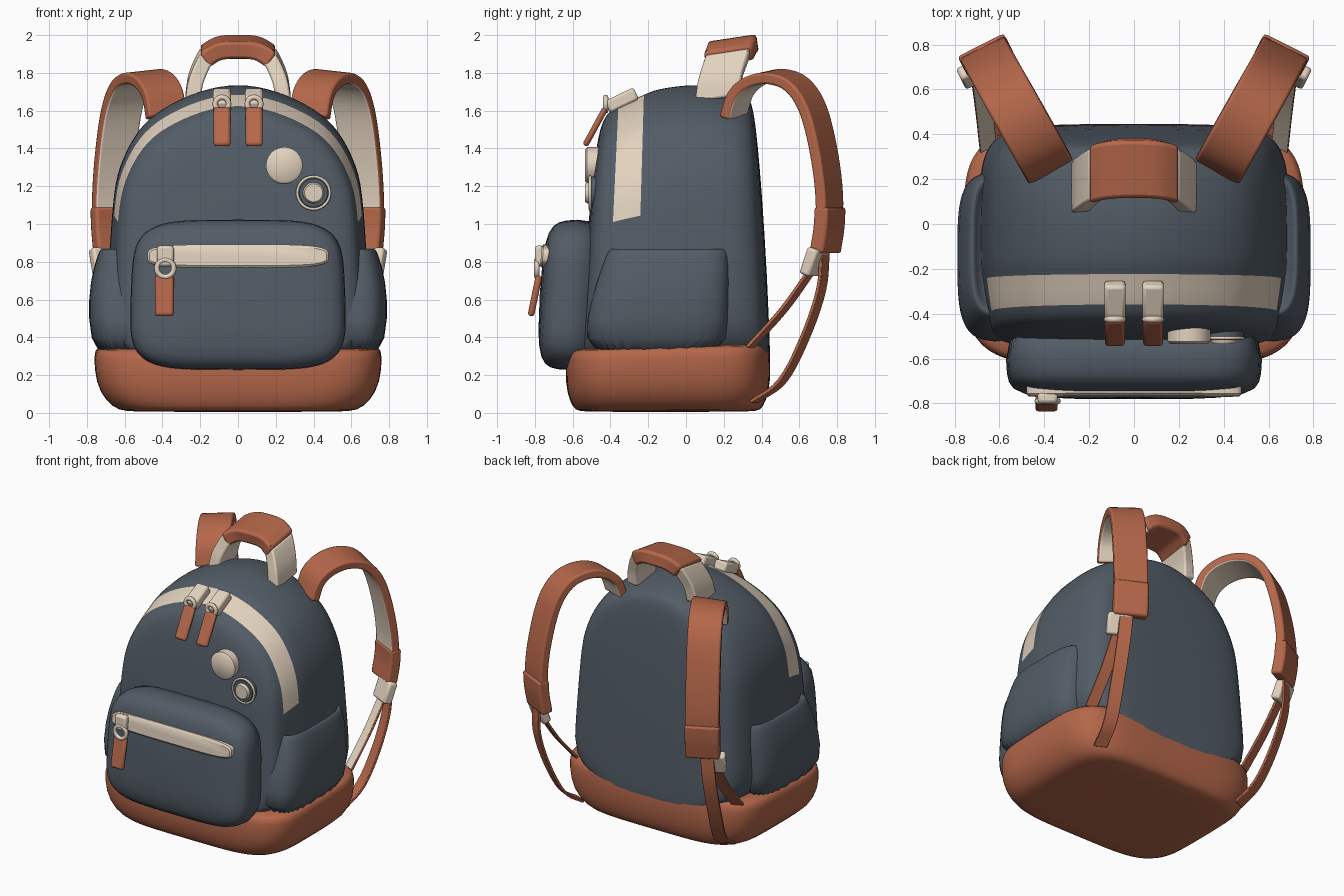
import bpy, bmesh, math
from mathutils import Vector, Matrix

if "Cube" in bpy.data.objects:
    bpy.data.objects.remove(bpy.data.objects["Cube"], do_unlink=True)


def material(name, rgb):
    m = bpy.data.materials.new(name)
    m.use_nodes = True
    m.diffuse_color = (*rgb, 1)
    m.node_tree.nodes["Principled BSDF"].inputs["Base Color"].default_value = (*rgb, 1)
    return m


BLUE = material("slate_blue_cloth", (0.085, 0.107, 0.133))
TAN = material("tan_leather", (0.46, 0.135, 0.068))
CREAM = material("cream_canvas", (0.77, 0.65, 0.52))


def finish(name, bm, mats, subsurf=0, bevel=0, angle=40):
    bmesh.ops.recalc_face_normals(bm, faces=bm.faces)
    me = bpy.data.meshes.new(name)
    bm.to_mesh(me)
    bm.free()
    for m in mats:
        me.materials.append(m)
    for p in me.polygons:
        p.use_smooth = True
    me.set_sharp_from_angle(angle=math.radians(angle))
    ob = bpy.data.objects.new(name, me)
    bpy.context.collection.objects.link(ob)
    if bevel:
        b = ob.modifiers.new("soft_edge", "BEVEL")
        b.width, b.segments = bevel, 2
    if subsurf:
        s = ob.modifiers.new("smooth", "SUBSURF")
        s.levels = s.render_levels = subsurf
    return ob


def loft(name, rings, mats, rule=None, **kw):
    """Skin closed rings; rule(ring, edge) picks the material slot."""
    bm = bmesh.new()
    vs = [[bm.verts.new(p) for p in r] for r in rings]
    n = len(vs[0])
    for i in range(len(vs) - 1):
        for j in range(n):
            k = (j + 1) % n
            f = bm.faces.new((vs[i][j], vs[i][k], vs[i + 1][k], vs[i + 1][j]))
            f.material_index = rule(i, j) if rule else 0
    bm.faces.new(vs[0])
    bm.faces.new(vs[-1])
    return finish(name, bm, mats, **kw)


def oval(ru, rv, n, count=32):
    """Superellipse outline as (u, v) pairs."""
    out = []
    for i in range(count):
        a = math.tau * (i + 0.5) / count
        c, s = math.cos(a), math.sin(a)
        out.append((ru * math.copysign(abs(c) ** (2 / n), c),
                    rv * math.copysign(abs(s) ** (2 / n), s)))
    return out


def smooth_path(pts, steps=5):
    """Catmull-Rom interpolation."""
    p = [Vector(q) for q in pts]
    p = [2 * p[0] - p[1]] + p + [2 * p[-1] - p[-2]]
    out = []
    for a, b, c, d in zip(p, p[1:], p[2:], p[3:]):
        for i in range(steps):
            t = i / steps
            out.append(0.5 * (2 * b + (c - a) * t + (2 * a - 5 * b + 4 * c - d) * t * t
                              + (3 * b - a - 3 * c + d) * t ** 3))
    return out + [p[-2]]


def ribbon(name, pts, wide, half, thick, outer, inner, side=1, bevel=0.008):
    path = smooth_path(pts)
    w = Vector(wide).normalized()
    rings = []
    for i, p in enumerate(path):
        t = path[min(i + 1, len(path) - 1)] - path[max(i - 1, 0)]
        n = t.cross(w).normalized() * thick / 2
        ring = [p - w * half - n, p + w * half - n, p + w * half + n, p - w * half + n]
        rings.append([(q.x * side, q.y, q.z) for q in ring])
    return loft(name, rings, [outer, inner], lambda i, j: int(j == 2), bevel=bevel)


def soft_box(name, loc, size, mat, rot=(0, 0, 0), bevel=0.015):
    bm = bmesh.new()
    bmesh.ops.create_cube(bm, size=1)
    turn = Matrix.Rotation(rot[2], 4, "Z") @ Matrix.Rotation(rot[0], 4, "X")
    bm.transform(Matrix.Translation(loc) @ turn @ Matrix.Diagonal((*size, 1)))
    return finish(name, bm, [mat], bevel=bevel)


def disc(name, x, z, r, y0, y1, mat):
    rings = [[(x + u, y, z + v) for u, v in oval(k, k, 2)]
             for y, k in ((y0, r), (y1 + 0.012, r), (y1, r * 0.85))]
    return loft(name, rings, [mat])


def hoop(name, loc, r, thin, mat):
    bpy.ops.mesh.primitive_torus_add(location=loc, rotation=(math.pi / 2, 0, 0), major_radius=r,
                                     minor_radius=thin, major_segments=28, minor_segments=8)
    ob = bpy.context.object
    ob.name = name
    ob.data.materials.append(mat)
    bpy.ops.object.shade_smooth()


# Main bag: arched outline carried from front to back, with the zip band as one strip
half = [(0.715, 0.2), (0.695, 0.6), (0.665, 1.14), (0.635, 1.31), (0.535, 1.51),
        (0.41, 1.62), (0.2, 1.72), (0, 1.755)]
arch = half + [(-x, z) for x, z in half[-2::-1]]
stations = [(-0.525, 0.5, 0.5), (-0.51, 0.82, 0.80), (-0.47, 0.92, 0.89), (-0.415, 0.955, 0.92),
            (-0.22, 0.99, 0.967), (-0.18, 1, 0.98), (0.05, 1, 1), (0.22, 0.985, 0.985),
            (0.3, 0.955, 0.972), (0.36, 0.9, 0.955), (0.4, 0.8, 0.92), (0.42, 0.45, 0.5)]
rings = []
for y, sx, sz in stations:
    ring = [(x * sx, 0.2 + (z - 0.2) * sz) for x, z in arch]
    rings.append([(x, y * (1 - 0.12 * (z - 0.9)), z) for x, z in ring])
loft("main_bag", rings, [BLUE, CREAM],
     lambda i, j: int(i == 3 and 2 <= j <= len(arch) - 4), subsurf=2, angle=180)

# Leather base, a little higher at the back
base = [(0.005, 0.56, 0.45), (0.012, 0.63, 0.49), (0.06, 0.70, 0.52), (0.16, 0.755, 0.545),
        (0.31, 0.765, 0.54), (0.35, 0.75, 0.525), (0.352, 0.66, 0.45)]
loft("leather_base", [[(u, v - 0.095, z * (1 + 0.08 * v)) for u, v in oval(a, b, 4.6, 48)]
     for z, a, b in base], [TAN], subsurf=1, angle=180)

# Front pocket with its zip
front = [(-0.42, 0.57, 0.4), (-0.62, 0.57, 0.4), (-0.70, 0.562, 0.39), (-0.75, 0.52, 0.345),
         (-0.775, 0.3, 0.2)]
loft("front_pocket",
     [[(u * (1 - 0.06 * v), y + 0.06 * v, 0.625 + v) for u, v in oval(a, b, 4.5, 40)]
      for y, a, b in front], [BLUE], subsurf=1, angle=180)
loft("pocket_zip_band", [[(u, y + 0.06 * v, 0.83 + v) for u, v in oval(a, b, 4)]
     for y, a, b in ((-0.71, 0.48, 0.062), (-0.758, 0.48, 0.062), (-0.768, 0.47, 0.05))], [CREAM])
soft_box("pocket_zip_slider", (-0.385, -0.775, 0.83), (0.09, 0.05, 0.11), CREAM)
hoop("pocket_zip_ring", (-0.385, -0.79, 0.765), 0.045, 0.014, CREAM)
soft_box("pocket_zip_pull", (-0.39, -0.80, 0.62), (0.1, 0.035, 0.22), TAN, (-0.2, 0, 0))

# Round badges
disc("plain_badge", 0.245, 1.31, 0.097, -0.44, -0.535, CREAM)
disc("ringed_badge", 0.4, 1.165, 0.088, -0.42, -0.515, BLUE)
disc("ringed_badge_centre", 0.4, 1.165, 0.056, -0.45, -0.535, CREAM)
hoop("ringed_badge_rim", (0.4, -0.508, 1.165), 0.086, 0.008, CREAM)

# Top handle grip
tilt = (0, -1, -0.15)
ribbon("handle_grip", [(-0.18, 0.225, 1.885), (-0.1, 0.245, 1.93), (0, 0.25, 1.938),
       (0.1, 0.245, 1.93), (0.18, 0.225, 1.885)], tilt, 0.13, 0.095, TAN, TAN, bevel=0.025)

# Paired parts: zip pulls, handle legs, side pockets, shoulder straps, buckles and webbing
pocket = [(0.28, -0.16, 0.185, 0.385), (0.5, -0.15, 0.215, 0.38), (0.7, -0.12, 0.205, 0.355),
          (0.85, -0.095, 0.16, 0.325), (0.872, -0.095, 0.145, 0.31), (0.86, -0.095, 0.125, 0.29),
          (0.8, -0.095, 0.105, 0.27)]
across = (0.89, -0.45, 0)


def in_plane(y, z):
    return (0.39 + (y - 0.27) * 0.56, y, z)


strap = [in_plane(*p) for p in ((0.25, 1.57), (0.29, 1.69), (0.37, 1.76), (0.48, 1.78),
         (0.59, 1.735), (0.675, 1.6), (0.735, 1.35), (0.76, 1.1), (0.74, 0.88))]
for side, label in ((1, "left"), (-1, "right")):
    x = 0.085 * side
    soft_box(label + "_zip_slider", (x, -0.34, 1.655), (0.095, 0.17, 0.07), CREAM, (0.45, 0, 0))
    hoop(label + "_zip_ring", (x, -0.425, 1.635), 0.036, 0.014, CREAM)
    soft_box(label + "_zip_pull", (x, -0.48, 1.515), (0.09, 0.032, 0.23), TAN, (-0.5, 0, 0))
    ribbon(label + "_handle_leg", [(0.165, 0.225, 1.895), (0.195, 0.205, 1.84),
           (0.225, 0.18, 1.76), (0.24, 0.165, 1.66)], tilt, 0.118, 0.08, CREAM, CREAM, side, 0.02)
    loft(label + "_side_pocket",
         [[(side * (0.58 + u), cy + v, z) for u, v in oval(a, b, 3.6)] for z, cy, a, b in pocket],
         [BLUE], subsurf=1, angle=180)
    ribbon(label + "_shoulder_strap", strap, (0.89, -0.45, -0.1), 0.113, 0.06, TAN, CREAM,
           side, 0.012)
    ribbon(label + "_strap_sleeve", [in_plane(0.763, 1.09), in_plane(0.757, 0.98),
           in_plane(0.737, 0.85)], across, 0.115, 0.08, TAN, TAN, side, 0.015)
    soft_box(label + "_buckle", (0.7 * side, 0.68, 0.8), (0.16, 0.065, 0.15), CREAM,
             (-0.35, 0, -0.46 * side))
    ribbon(label + "_long_webbing", [(0.68, 0.735, 0.86), (0.69, 0.715, 0.65), (0.67, 0.63, 0.4),
           (0.63, 0.51, 0.17), (0.59, 0.36, 0.06)], across, 0.045, 0.018, TAN, TAN, side, 0.003)
    ribbon(label + "_short_webbing", [(0.69, 0.67, 0.76), (0.67, 0.52, 0.55), (0.65, 0.34, 0.35)],
           across, 0.04, 0.018, TAN, CREAM, side, 0.003)
